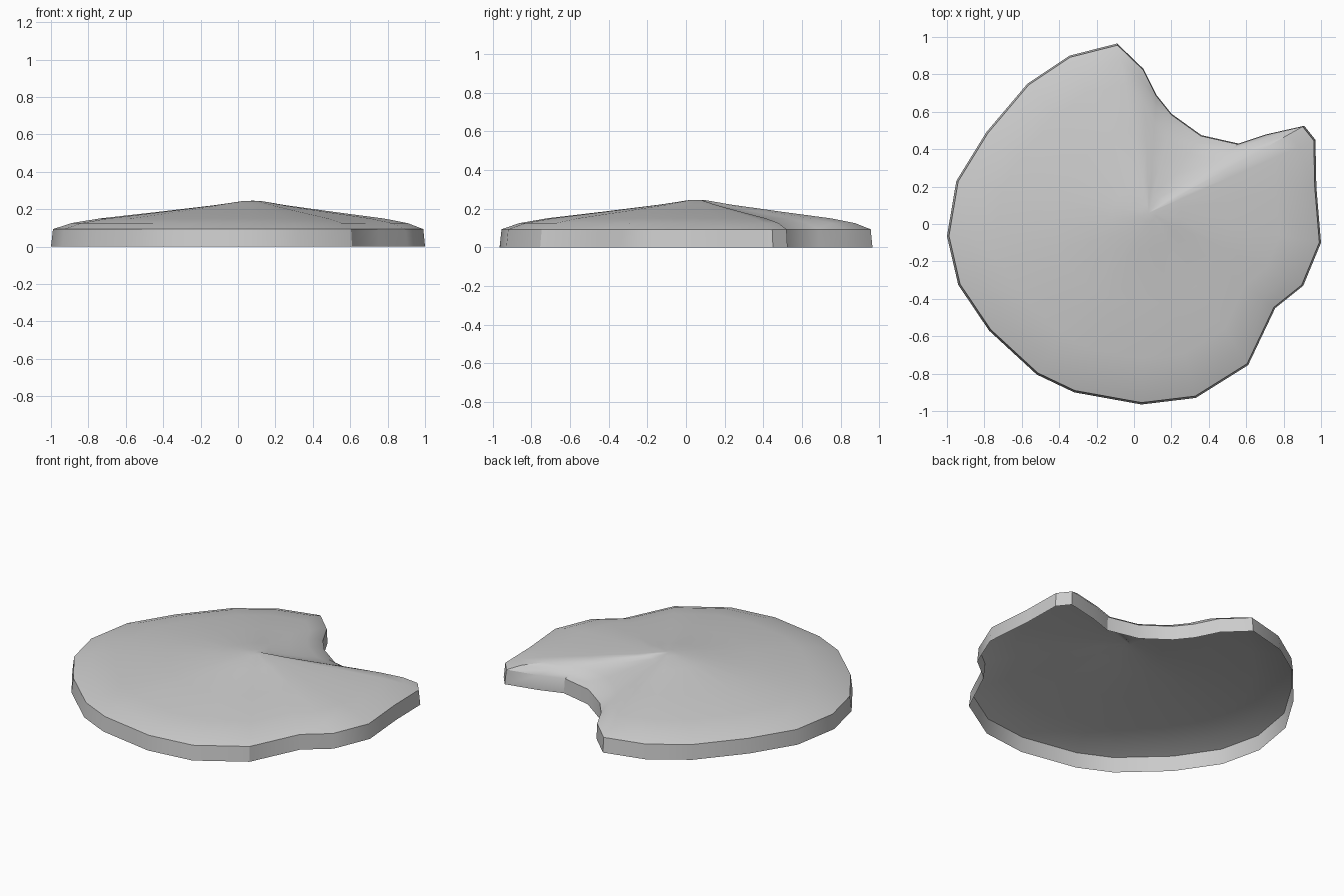
import bpy
import bmesh
from math import radians
from mathutils import Vector

cube = bpy.data.objects.get("Cube")
if cube:
    bpy.data.objects.remove(cube, do_unlink=True)

# Plain grey material
grey = bpy.data.materials.new("plain grey")
grey.use_nodes = True
grey.diffuse_color = (0.6, 0.6, 0.6, 1)
bsdf = grey.node_tree.nodes["Principled BSDF"]
bsdf.inputs["Base Color"].default_value = (0.6, 0.6, 0.6, 1)
bsdf.inputs["Roughness"].default_value = 0.8

# Irregular rim with a wide bite at the back, listed clockwise
OUTLINE = [
    (-0.09, 0.965), (0.05, 0.83), (0.12, 0.69), (0.2, 0.59), (0.36, 0.475),
    (0.56, 0.43), (0.71, 0.48), (0.91, 0.525), (0.97, 0.45), (0.975, 0.2),
    (1, -0.1), (0.905, -0.33), (0.755, -0.45), (0.61, -0.755), (0.33, -0.93),
    (0.04, -0.965), (-0.32, -0.9), (-0.52, -0.805), (-0.775, -0.57),
    (-0.94, -0.325), (-1, -0.065), (-0.95, 0.23), (-0.79, 0.49),
    (-0.57, 0.75), (-0.345, 0.9),
]
PEAK = Vector((0.08, 0.06))

# Rings as (scale towards the peak, height), from the open bottom edge up
RINGS = [(1, 0), (0.99, 0.093), (0.9, 0.125), (0.76, 0.15),
         (0.48, 0.184), (0.19, 0.221), (0.045, 0.244)]


def build_shell(name):
    bm = bmesh.new()
    loops = []
    for scale, height in RINGS:
        flat = [PEAK.lerp(Vector(p), scale) for p in OUTLINE]
        loops.append([bm.verts.new((p.x, p.y, height)) for p in flat])
    n = len(OUTLINE)
    # Wall and domed top, open underneath
    for low, high in zip(loops, loops[1:]):
        for i in range(n):
            j = (i + 1) % n
            bm.faces.new((low[j], low[i], high[i], high[j]))
    tip = bm.verts.new((PEAK.x, PEAK.y, 0.245))
    for i in range(n):
        bm.faces.new((loops[-1][(i + 1) % n], loops[-1][i], tip))
    mesh = bpy.data.meshes.new(name)
    bm.to_mesh(mesh)
    bm.free()
    mesh.materials.append(grey)
    obj = bpy.data.objects.new(name, mesh)
    bpy.context.collection.objects.link(obj)
    return obj


shell = build_shell("domed_shell")
bpy.ops.object.select_all(action="DESELECT")
shell.select_set(True)
bpy.context.view_layer.objects.active = shell
bpy.ops.object.shade_smooth_by_angle(angle=radians(30))
